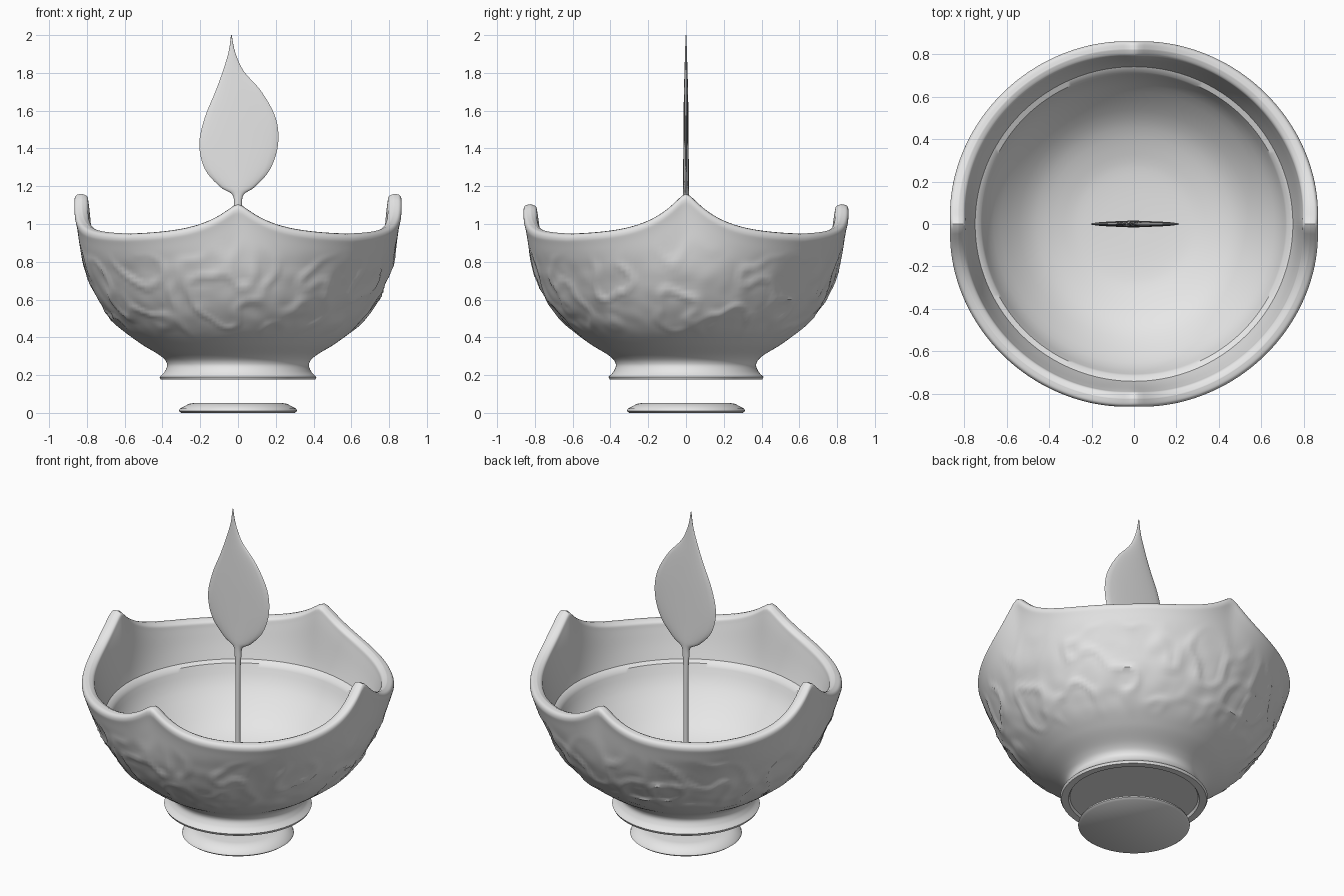
import bpy, bmesh, math
from mathutils import Vector, noise

if "Cube" in bpy.data.objects:
    bpy.data.objects.remove(bpy.data.objects["Cube"], do_unlink=True)

clay = bpy.data.materials.new("plain grey clay")
clay.use_nodes = True
clay.diffuse_color = (0.8, 0.8, 0.8, 1)
clay.node_tree.nodes["Principled BSDF"].inputs["Base Color"].default_value = (0.8, 0.8, 0.8, 1)


def smooth_path(points, steps):
    """Catmull-Rom curve through points of any dimension."""
    pts = [points[0]] + list(points) + [points[-1]]
    out = []
    for a, b, c, d in zip(pts, pts[1:], pts[2:], pts[3:]):
        for i in range(steps):
            t = i / steps
            out.append([0.5 * (2 * q + (r - p) * t + (2 * p - 5 * q + 4 * r - s) * t * t
                               + (3 * q - p - 3 * r + s) * t ** 3)
                        for p, q, r, s in zip(a, b, c, d)])
    out.append(list(points[-1]))
    return out


def loft(name, rings, angle):
    """Skin closed rings of equal size and cap both ends."""
    bm = bmesh.new()
    loops = [[bm.verts.new(p) for p in ring] for ring in rings]
    n = len(loops[0])
    for low, high in zip(loops, loops[1:]):
        for i in range(n):
            j = (i + 1) % n
            bm.faces.new((low[i], low[j], high[j], high[i]))
    bm.faces.new(loops[0])
    bm.faces.new(loops[-1])
    bmesh.ops.recalc_face_normals(bm, faces=bm.faces)
    mesh = bpy.data.meshes.new(name)
    bm.to_mesh(mesh)
    bm.free()
    mesh.materials.append(clay)
    obj = bpy.data.objects.new(name, mesh)
    bpy.context.collection.objects.link(obj)
    bpy.ops.object.select_all(action='DESELECT')
    obj.select_set(True)
    bpy.context.view_layer.objects.active = obj
    bpy.ops.object.shade_smooth_by_angle(angle=math.radians(angle))
    return obj


def smoothstep(a, b, x):
    t = min(1, max(0, (x - a) / (b - a)))
    return t * t * (3 - 2 * t)


def rim_lift(angle):
    """Four pointed crests, the side pair taller than the front and back pair."""
    quarter = math.pi / 2
    k = round(angle / quarter)
    t = angle - k * quarter
    height = 0.16 if k % 2 else 0.215
    return height * math.exp(-(math.hypot(t, 0.03) - 0.03) / 0.2)


def relief(r, z, angle):
    """Shallow winding carved pattern in a band round the outside."""
    band = smoothstep(0.38, 0.5, z) * (1 - smoothstep(0.72, 0.86, z))
    p = Vector((r * math.cos(angle), r * math.sin(angle), z))
    vine = 1 - min(1, abs(noise.noise(p * 6)) * 5)
    return band * (0.012 * vine + 0.006 * noise.noise(p * 11) - 0.004)


# Bowl: foot, outer wall, rolled rim, inner wall, ledge and floor
SEG = 224
foot = [(0.01, 0.19), (0.36, 0.19), (0.368, 0.176), (0.408, 0.176)]
outside = smooth_path([(0.415, 0.19), (0.387, 0.22), (0.376, 0.26), (0.41, 0.302),
                       (0.52, 0.37), (0.64, 0.465), (0.745, 0.6), (0.83, 0.78),
                       (0.868, 0.88), (0.878, 0.915), (0.868, 0.938), (0.84, 0.945)], 9)
inside = smooth_path([(0.84, 0.945), (0.812, 0.932), (0.802, 0.9), (0.778, 0.82),
                      (0.748, 0.735)], 4)[1:]
floor = smooth_path([(0.722, 0.722), (0.66, 0.6), (0.5, 0.44), (0.33, 0.365),
                     (0.2, 0.342), (0.01, 0.335)], 4)
profile = [(r, z, False) for r, z in foot]
profile += [(r, z, True) for r, z in outside]
profile += [(r, z, False) for r, z in inside + floor]

rings = []
for r, z, carved in profile:
    ring = []
    for i in range(SEG):
        a = 2 * math.pi * i / SEG
        lift = rim_lift(a) * smoothstep(0.72, 0.93, z)
        rad = r - 0.06 * lift + (relief(r, z, a) if carved else 0)
        ring.append((rad * math.cos(a), 0.99 * rad * math.sin(a), z + lift))
    rings.append(ring)
loft("bowl", rings, 40)

# Separate round base disc under the foot
base = [(0.3, 0), (0.313, 0.01), (0.308, 0.022), (0.26, 0.048), (0.23, 0.053)]
loft("base_disc", [[(r * math.cos(math.tau * i / 96), r * math.sin(math.tau * i / 96), z)
                    for i in range(96)] for r, z in base], 40)

# Wick and leaf-shaped flame: height, left edge, right edge, half thickness
flame = [(0.335, -0.014, 0.014, 0.014), (0.7, -0.014, 0.014, 0.014),
         (1.0, -0.015, 0.015, 0.014), (1.09, -0.02, 0.02, 0.014),
         (1.155, -0.03, 0.03, 0.015), (1.197, -0.095, 0.09, 0.016),
         (1.29, -0.175, 0.17, 0.015), (1.42, -0.205, 0.212, 0.014),
         (1.56, -0.177, 0.2, 0.013), (1.7, -0.12, 0.125, 0.011),
         (1.81, -0.08, 0.03, 0.008), (1.91, -0.05, -0.015, 0.005),
         (2.0, -0.037, -0.033, 0.002)]
rings = []
for z, left, right, thick in smooth_path(flame, 5):
    mid, half = (left + right) / 2, (right - left) / 2
    rings.append([(mid + half * math.cos(math.tau * i / 20), thick * math.sin(math.tau * i / 20), z)
                  for i in range(20)])
loft("wick_and_flame", rings, 50)
